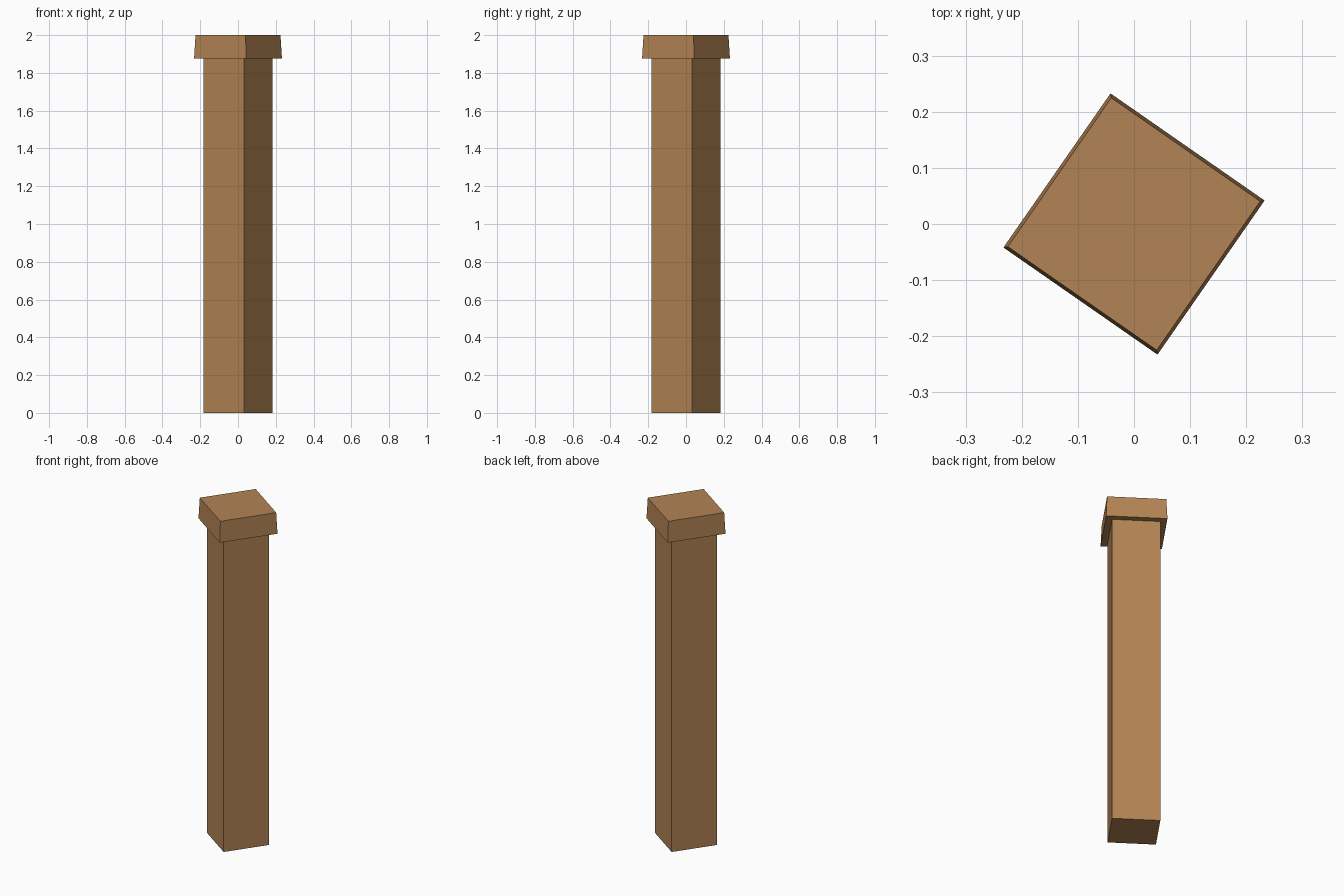
import bpy, bmesh
from math import radians, sqrt
from mathutils import Matrix

if "Cube" in bpy.data.objects:
    bpy.data.objects.remove(bpy.data.objects["Cube"])

wood = bpy.data.materials.new("wood")
wood.diffuse_color = (0.45, 0.23, 0.09, 1)
wood.use_nodes = True
wood.node_tree.nodes["Principled BSDF"].inputs["Base Color"].default_value = wood.diffuse_color

CORNER_ANGLE = radians(10.2)


def square_block(name, z0, z1, r_bottom, r_top):
    """Four-sided, optionally tapered block; radii reach to the corners."""
    bm = bmesh.new()
    bmesh.ops.create_cone(
        bm, cap_ends=True, segments=4, radius1=r_bottom, radius2=r_top,
        depth=z1 - z0,
        matrix=Matrix.Translation((0, 0, (z0 + z1) / 2))
        @ Matrix.Rotation(CORNER_ANGLE, 4, "Z"))
    mesh = bpy.data.meshes.new(name)
    bm.to_mesh(mesh)
    bm.free()
    mesh.materials.append(wood)
    obj = bpy.data.objects.new(name, mesh)
    bpy.context.collection.objects.link(obj)
    return obj


# Straight square post
square_block("post", 0, 1.875, 0.186, 0.186)
# Overhanging cap, slightly narrower at the top
square_block("cap", 1.875, 2.0, 0.2365, 0.2285)
